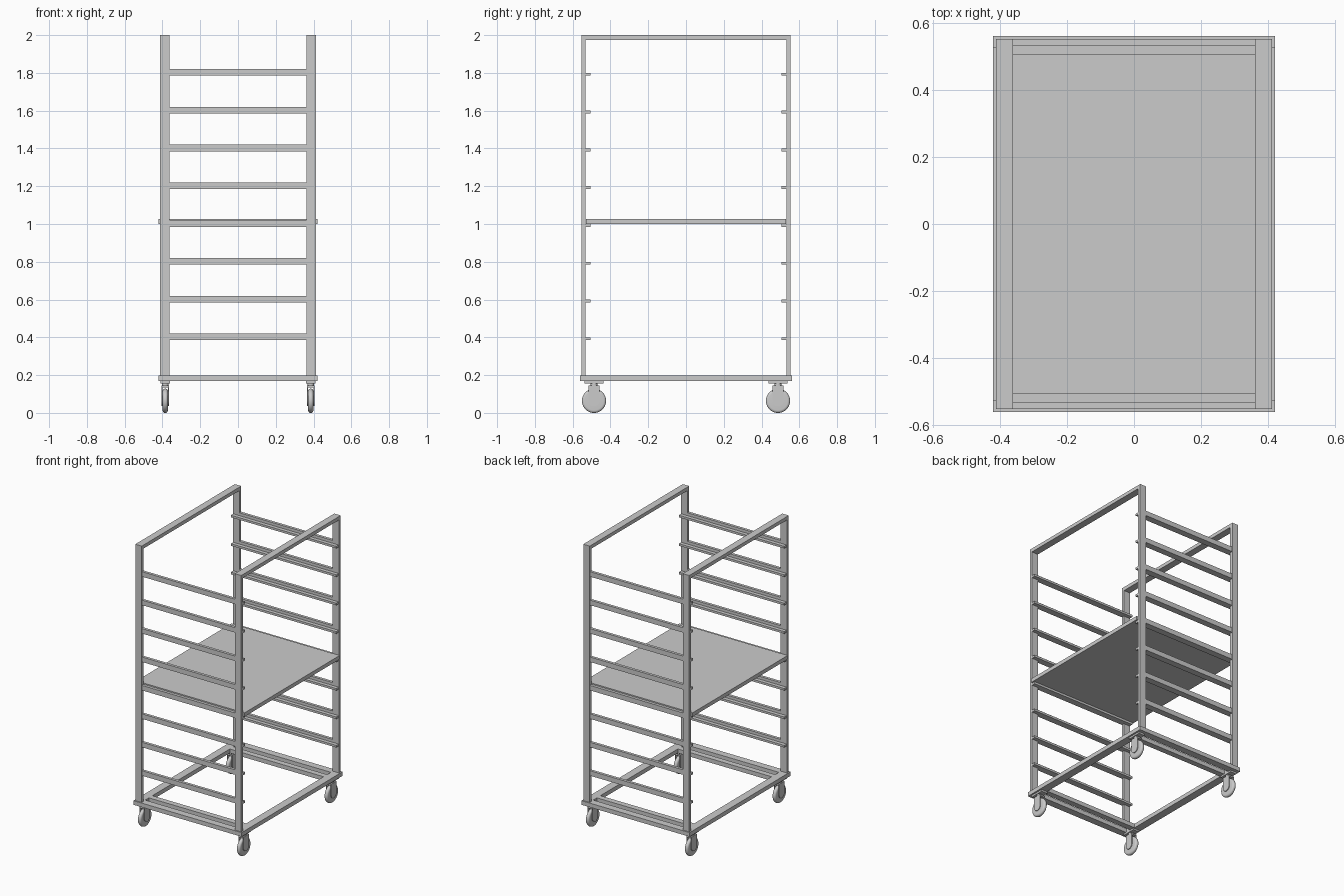
import bpy, bmesh, math

if "Cube" in bpy.data.objects:
    bpy.data.objects.remove(bpy.data.objects["Cube"])

def finish(bm, name):
    bmesh.ops.recalc_face_normals(bm, faces=bm.faces)
    me = bpy.data.meshes.new(name)
    bm.to_mesh(me)
    bm.free()
    ob = bpy.data.objects.new(name, me)
    bpy.context.collection.objects.link(ob)
    return ob

def box(name, x0, x1, y0, y1, z0, z1):
    bm = bmesh.new()
    bmesh.ops.create_cube(bm, size=1)
    for v in bm.verts:
        v.co = ((x0 + x1) / 2 + v.co.x * (x1 - x0),
                (y0 + y1) / 2 + v.co.y * (y1 - y0),
                (z0 + z1) / 2 + v.co.z * (z1 - z0))
    return finish(bm, name)

def prism_x(name, pts, x0, x1):
    # extrude a (y, z) outline along x
    bm = bmesh.new()
    f = bm.faces.new([bm.verts.new((x0, y, z)) for y, z in pts])
    r = bmesh.ops.extrude_face_region(bm, geom=[f])
    for v in r['geom']:
        if isinstance(v, bmesh.types.BMVert):
            v.co.x = x1
    return finish(bm, name)

def smooth(ob):
    bpy.ops.object.select_all(action='DESELECT')
    ob.select_set(True)
    bpy.context.view_layer.objects.active = ob
    bpy.ops.object.shade_smooth_by_angle(angle=math.radians(35))

def span(a, b, s):
    return sorted((a * s, b * s))

def lathe_x(name, prof, cx, cy, cz, n=40):
    # revolve (x, radius) points around an x axis
    bm = bmesh.new()
    rings = [[bm.verts.new((cx + x, cy + r * math.cos(2 * math.pi * i / n),
                            cz + r * math.sin(2 * math.pi * i / n)))
              for i in range(n)] for x, r in prof]
    for a, b in zip(rings, rings[1:]):
        for i in range(n):
            j = (i + 1) % n
            bm.faces.new((a[i], a[j], b[j], b[i]))
    bm.faces.new(rings[0])
    bm.faces.new(rings[-1])
    return finish(bm, name)

# upright side hoops: two posts and a top bar each
for s in (-1, 1):
    xs = span(0.362, 0.412, s)
    box("top_bar", *xs, -0.553, 0.553, 1.975, 2.0)
    for t in (-1, 1):
        box("post", *xs, *span(0.532, 0.553, t), 0.197, 1.975)

# tray support rails: upright leg flush with the posts, ledge inside
for t in (-1, 1):
    for i in range(8):
        z = 0.385 + 0.2 * i
        box("rail_leg", -0.362, 0.362, *span(0.532, 0.552, t), z, z + 0.035)
        box("rail_ledge", -0.41, 0.41, *span(0.506, 0.532, t), z, z + 0.015)

# shelf resting on one pair of rails
box("shelf", -0.421, 0.421, -0.529, 0.529, 1.0, 1.027)

# base frame with inner cross bars
for s in (-1, 1):
    box("base_side_bar", *span(0.365, 0.421, s), -0.561, 0.561, 0.168, 0.197)
    box("base_end_bar", -0.365, 0.365, *span(0.511, 0.561, s), 0.168, 0.197)
    box("base_inner_bar", -0.365, 0.365, *span(0.43, 0.47, s), 0.168, 0.197)

# casters: plate, stem, fork and rounded wheel
R, W = 0.064, 0.014
tyre = [(W - 0.012 + 0.012 * math.sin(a), R - 0.014 + 0.014 * math.cos(a))
        for a in [math.radians(15 * k) for k in range(7)]]
tyre = [(-x, r) for x, r in reversed(tyre)] + tyre
for s in (-1, 1):
    for t in (-1, 1):
        x, y = 0.385 * s, 0.487 * t
        box("caster_plate", x - 0.024, x + 0.024, y - 0.05, y + 0.05, 0.156, 0.168)
        bm = bmesh.new()
        bmesh.ops.create_cone(bm, cap_ends=True, segments=24, radius1=0.018,
                              radius2=0.018, depth=0.016)
        bmesh.ops.translate(bm, verts=bm.verts, vec=(x, y, 0.15))
        smooth(finish(bm, "caster_stem"))
        box("fork_bridge", x - 0.02, x + 0.02, y - 0.03, y + 0.03, 0.134, 0.144)
        arc = [(y + 0.03 * math.cos(a), 0.066 + 0.03 * math.sin(a))
               for a in [math.radians(180 + 18 * k) for k in range(11)]]
        cheek = [(y + 0.03, 0.144), (y - 0.03, 0.144)] + arc
        for u in (-1, 1):
            a, b = span(0.0155, 0.0205, u)
            smooth(prism_x("fork_cheek", cheek, x + a, x + b))
        smooth(lathe_x("wheel", tyre, x, y, R))
        smooth(lathe_x("axle", [(-0.0205, 0.008), (0.0205, 0.008)], x, y, R, 16))
